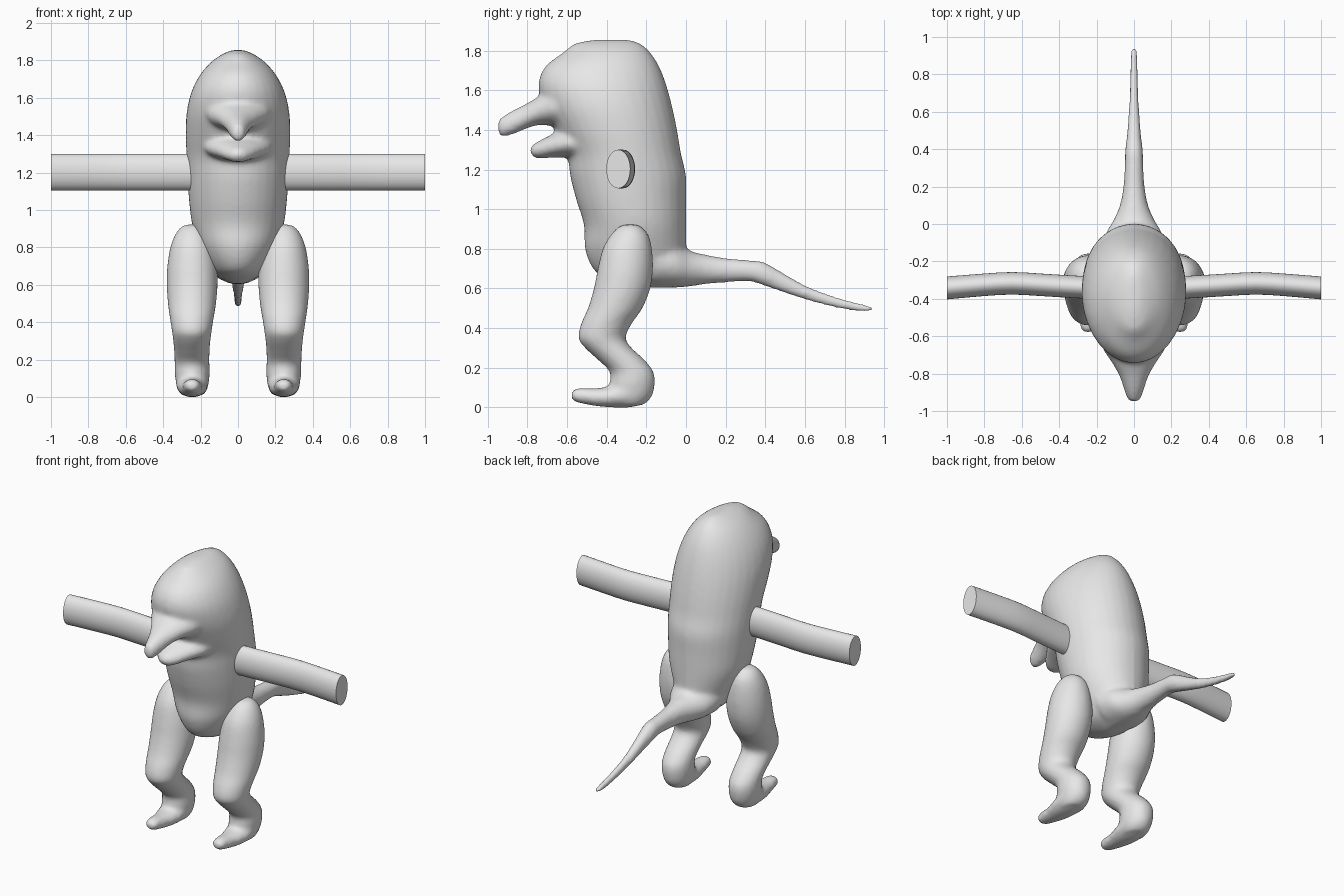
import bpy, bmesh, math
from mathutils import Vector

grey = bpy.data.materials.new("plain grey")
grey.diffuse_color = (0.8, 0.8, 0.8, 1)


def interpolate(rows, steps):
    """Smooth the section rows with a Catmull-Rom spline."""
    out = []
    for i in range(len(rows) - 1):
        a, b, c, d = (Vector(rows[min(max(j, 0), len(rows) - 1)]) for j in range(i - 1, i + 3))
        for s in range(steps):
            t = s / steps
            out.append(0.5 * (2 * b + (c - a) * t + (2 * a - 5 * b + 4 * c - d) * t * t
                              + (3 * b - a - 3 * c + d) * t ** 3))
    return out + [Vector(rows[-1])]


def loft(bm, axis, rows, steps=4, sides=32):
    """Elliptical sections. Row = (position, low, high, half width, side offset)."""
    rings = []
    for t, lo, hi, w, off in interpolate(rows, steps):
        ring = []
        for k in range(sides):
            a = math.tau * k / sides
            side = off + w * math.cos(a)
            span = (lo + hi) / 2 + (hi - lo) / 2 * math.sin(a)
            co = {"z": (side, span, t), "y": (side, t, span), "x": (t, side, span)}[axis]
            ring.append(bm.verts.new(co))
        rings.append(ring)
    faces = [bm.faces.new(rings[0]), bm.faces.new(rings[-1])]
    for r, q in zip(rings, rings[1:]):
        for k in range(sides):
            n = (k + 1) % sides
            faces.append(bm.faces.new((r[k], r[n], q[n], q[k])))
    bmesh.ops.recalc_face_normals(bm, faces=faces)


def make(name, parts, steps=4, blend=0):
    bm = bmesh.new()
    for axis, rows in parts:
        loft(bm, axis, rows, steps)
    me = bpy.data.meshes.new(name)
    bm.to_mesh(me)
    bm.free()
    me.materials.append(grey)
    ob = bpy.data.objects.new(name, me)
    bpy.context.collection.objects.link(ob)
    bpy.context.view_layer.objects.active = ob
    ob.select_set(True)
    if blend:   # fuse the overlapping volumes into one soft skin
        m = ob.modifiers.new("fuse", "REMESH")
        m.mode, m.voxel_size, m.use_smooth_shade = "VOXEL", 0.014, True
        s = ob.modifiers.new("soften", "SMOOTH")
        s.factor, s.iterations = 0.5, blend
        for mod in ("fuse", "soften"):
            bpy.ops.object.modifier_apply(modifier=mod)
        bpy.ops.object.shade_smooth()
    else:
        bpy.ops.object.shade_smooth_by_angle(angle=math.radians(35))
    ob.select_set(False)
    return ob


# Torso and head, stacked upward
torso = [(0.605, -0.24, -0.02, 0.04, 0), (0.65, -0.40, 0.0, 0.115, 0), (0.70, -0.47, 0.0, 0.155, 0),
         (0.80, -0.51, 0.0, 0.205, 0), (0.92, -0.515, 0.0, 0.245, 0), (1.05, -0.555, 0.0, 0.262, 0),
         (1.17, -0.585, 0.0, 0.27, 0), (1.28, -0.60, -0.025, 0.275, 0), (1.40, -0.66, -0.045, 0.28, 0),
         (1.52, -0.72, -0.07, 0.275, 0), (1.63, -0.745, -0.10, 0.25, 0), (1.72, -0.71, -0.135, 0.205, 0),
         (1.79, -0.62, -0.18, 0.145, 0), (1.835, -0.56, -0.23, 0.08, 0), (1.855, -0.46, -0.29, 0.03, 0)]

# Drooping snout, lower jaw and tail, laid along the length
snout = [(-0.55, 1.42, 1.66, 0.20, 0), (-0.66, 1.42, 1.62, 0.17, 0), (-0.74, 1.425, 1.57, 0.12, 0),
         (-0.81, 1.405, 1.53, 0.08, 0), (-0.88, 1.375, 1.495, 0.055, 0), (-0.93, 1.367, 1.465, 0.038, 0),
         (-0.95, 1.385, 1.445, 0.02, 0)]
jaw = [(-0.50, 1.25, 1.42, 0.20, 0), (-0.60, 1.26, 1.405, 0.17, 0), (-0.68, 1.26, 1.375, 0.12, 0),
       (-0.74, 1.255, 1.345, 0.075, 0), (-0.775, 1.265, 1.325, 0.04, 0), (-0.785, 1.285, 1.31, 0.015, 0)]
tail = [(-0.15, 0.605, 0.88, 0.17, 0), (-0.05, 0.605, 0.83, 0.15, 0), (0.02, 0.61, 0.79, 0.11, 0),
        (0.10, 0.622, 0.77, 0.076, 0), (0.20, 0.63, 0.753, 0.057, 0), (0.32, 0.635, 0.742, 0.05, 0),
        (0.39, 0.615, 0.735, 0.048, 0), (0.48, 0.583, 0.685, 0.038, 0), (0.60, 0.543, 0.617, 0.029, 0),
        (0.75, 0.503, 0.56, 0.023, 0), (0.88, 0.482, 0.525, 0.02, 0), (0.945, 0.483, 0.51, 0.014, 0)]
make("body", [("z", torso), ("y", snout), ("y", jaw), ("y", tail)], blend=8)

# Legs: thigh and bent shin, with the foot reaching forward
leg = [(0.01, -0.36, -0.22, 0.06, 0.245), (0.05, -0.39, -0.175, 0.082, 0.243), (0.12, -0.385, -0.157, 0.093, 0.245),
       (0.18, -0.385, -0.165, 0.093, 0.246), (0.24, -0.445, -0.21, 0.095, 0.247), (0.30, -0.51, -0.275, 0.10, 0.247),
       (0.35, -0.543, -0.305, 0.106, 0.247), (0.42, -0.53, -0.275, 0.117, 0.247), (0.50, -0.495, -0.22, 0.129, 0.246),
       (0.60, -0.465, -0.18, 0.136, 0.245), (0.70, -0.445, -0.167, 0.133, 0.245), (0.80, -0.42, -0.172, 0.117, 0.245),
       (0.87, -0.38, -0.19, 0.09, 0.245), (0.91, -0.34, -0.225, 0.058, 0.245), (0.922, -0.31, -0.25, 0.03, 0.245)]
foot = [(-0.20, 0.02, 0.16, 0.06, 0.245), (-0.28, 0.0, 0.15, 0.086, 0.245), (-0.38, 0.0, 0.108, 0.078, 0.245),
        (-0.46, 0.007, 0.096, 0.058, 0.245), (-0.53, 0.02, 0.098, 0.046, 0.245), (-0.565, 0.03, 0.09, 0.036, 0.245),
        (-0.578, 0.045, 0.075, 0.018, 0.245)]

# Straight flat-ended arms with a slight bow
arm = [(0.0, 1.105, 1.30, 0.06, -0.35), (0.30, 1.105, 1.30, 0.06, -0.337), (0.50, 1.105, 1.30, 0.06, -0.325),
       (0.65, 1.105, 1.30, 0.06, -0.317), (0.80, 1.105, 1.30, 0.06, -0.325), (1.0, 1.105, 1.30, 0.061, -0.342)]


def mirrored(rows, sx, axis):
    if axis == "x":
        return [(sx * r[0],) + r[1:] for r in rows]
    return [r[:4] + (sx * r[4],) for r in rows]


for label, sx in (("right", 1), ("left", -1)):
    make(label + "_leg", [("z", mirrored(leg, sx, "z")), ("y", mirrored(foot, sx, "y"))], blend=5)
    make(label + "_arm", [("x", mirrored(arm, sx, "x"))], steps=2)
